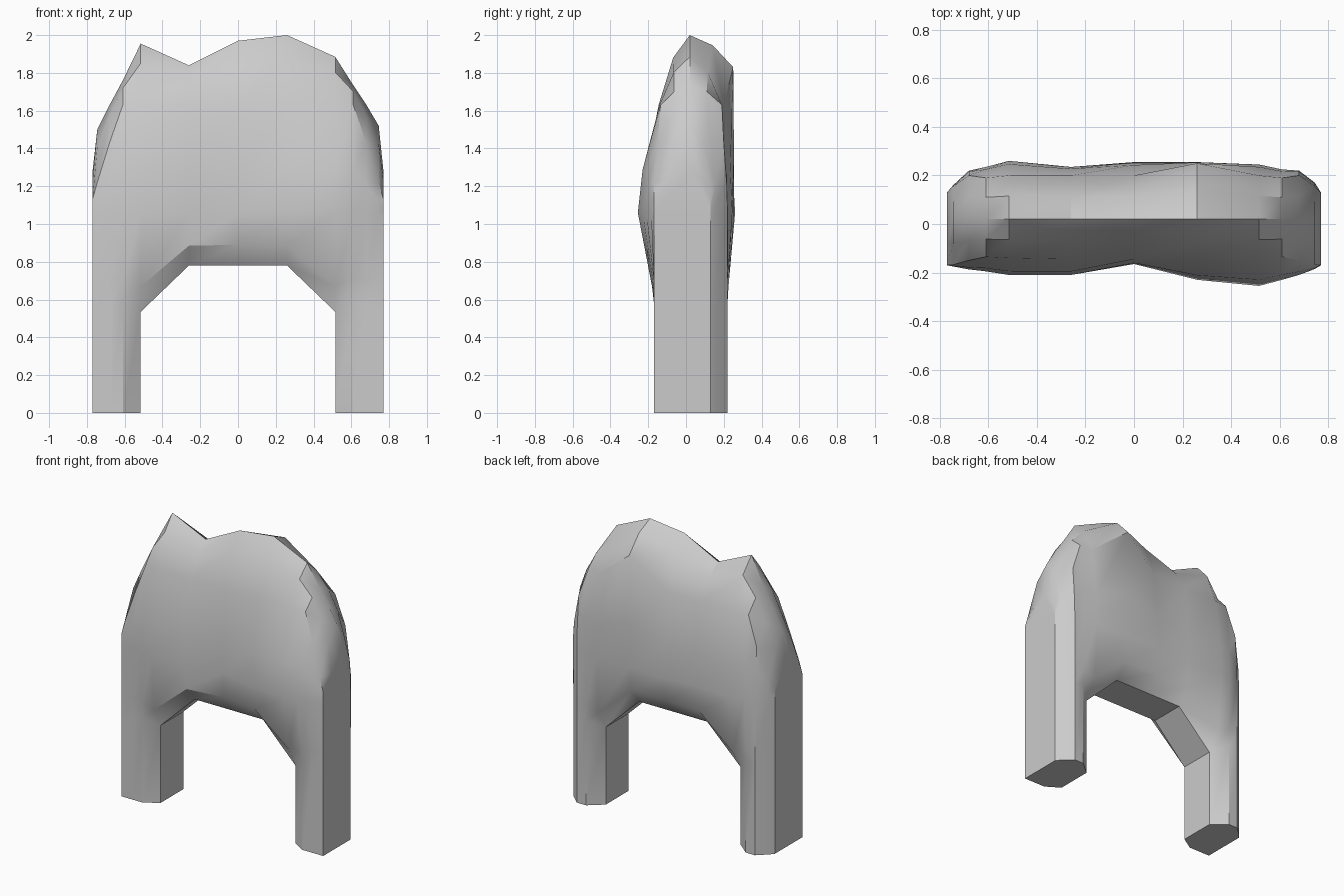
import bpy, bmesh, math

if "Cube" in bpy.data.objects:
    bpy.data.objects.remove(bpy.data.objects["Cube"])

# Half layout, outer end to middle:
# |x|, bottom z, low z, edge z, low y front/back, edge y front/back, shoulder z, shoulder y front/back
half = [
    (.77, 0, .50, .70, -.17, .13, -.17, .13, 1.13, -.17, .13),
    (.745, 0, .53, .70, -.17, .16, -.17, .16, 1.22, -.168, .155),
    (.68, 0, .57, .70, -.17, .22, -.17, .22, 1.43, -.15, .20),
    (.61, 0, .585, .70, -.17, .22, -.175, .22, 1.63, -.135, .19),
    (.515, 0, .535, .67, -.11, .14, -.18, .225, 1.63, -.14, .20),
    (.515, .535, .535, .67, -.11, .14, -.18, .225, 1.63, -.14, .20),
    (.26, .78, .78, .885, -.10, .14, -.19, .225, 1.63, -.145, .20),
    (0, .78, .78, .89, -.10, .14, -.165, .225, 1.63, -.145, .20),
]
slices = [(-r[0],) + r[1:] for r in half] + half[-2::-1]

# Uneven ridge height and front / back bulge, left to right
ridge = [1.28, 1.5, 1.63, 1.76, 1.955, 1.955, 1.84, 1.97,
         2.0, 1.885, 1.885, 1.735, 1.63, 1.52, 1.28]
front = [-.17, -.175, -.187, -.195, -.21, -.21, -.21, -.165,
         -.23, -.255, -.255, -.23, -.21, -.185, -.17]
back = [.13, .16, .22, .235, .26, .26, .235, .255,
        .255, .245, .245, .225, .22, .17, .13]


def side(row, bulge, top, is_back, bump):
    """Points of one face of a slice, bottom up to just below the ridge."""
    zb, zl, ze = row[1:4]
    yl, ye = row[4 + is_back], row[6 + is_back]
    zs, ys = row[8], row[9 + is_back]
    if bump:
        zs, ys = 1.83, .25
    zm = min(1.06, zs - .1)
    return [(yl, zb), (yl, zl), (ye, ze), (bulge, zm),
            (bulge * .78 + ys * .22, zm + (zs - zm) * .4), (ys, zs),
            (ys + (.02 - ys) * .47, zs + (top - zs) * .68)]


bm = bmesh.new()
cache = {}


def vert(x, y, z):
    key = (round(x, 4), round(y, 4), round(z, 4))
    if key not in cache:
        cache[key] = bm.verts.new(key)
    return cache[key]


def face(verts):
    unique = list(dict.fromkeys(verts))
    if len(unique) > 2 and not bm.faces.get(unique):
        bm.faces.new(unique)


# Closed cross-section for each slice
loops = []
for i, row in enumerate(slices):
    f = side(row, front[i], ridge[i], 0, False)
    b = side(row, back[i], ridge[i], 1, i == 8)
    loops.append([vert(row[0], y, z) for y, z in f + [(.02, ridge[i])] + b[::-1]])

# Skin between slices, then the two outer end walls
for a, b in zip(loops, loops[1:]):
    n = len(a)
    for k in range(n):
        j = (k + 1) % n
        face([a[k], a[j], b[j], b[k]])
face(loops[0])
face(loops[-1])
bmesh.ops.recalc_face_normals(bm, faces=bm.faces)

mesh = bpy.data.meshes.new("rock_arch")
bm.to_mesh(mesh)
bm.free()
obj = bpy.data.objects.new("rock_arch", mesh)
bpy.context.collection.objects.link(obj)
bpy.context.view_layer.objects.active = obj
obj.select_set(True)
bpy.ops.object.shade_smooth_by_angle(angle=math.radians(32))
